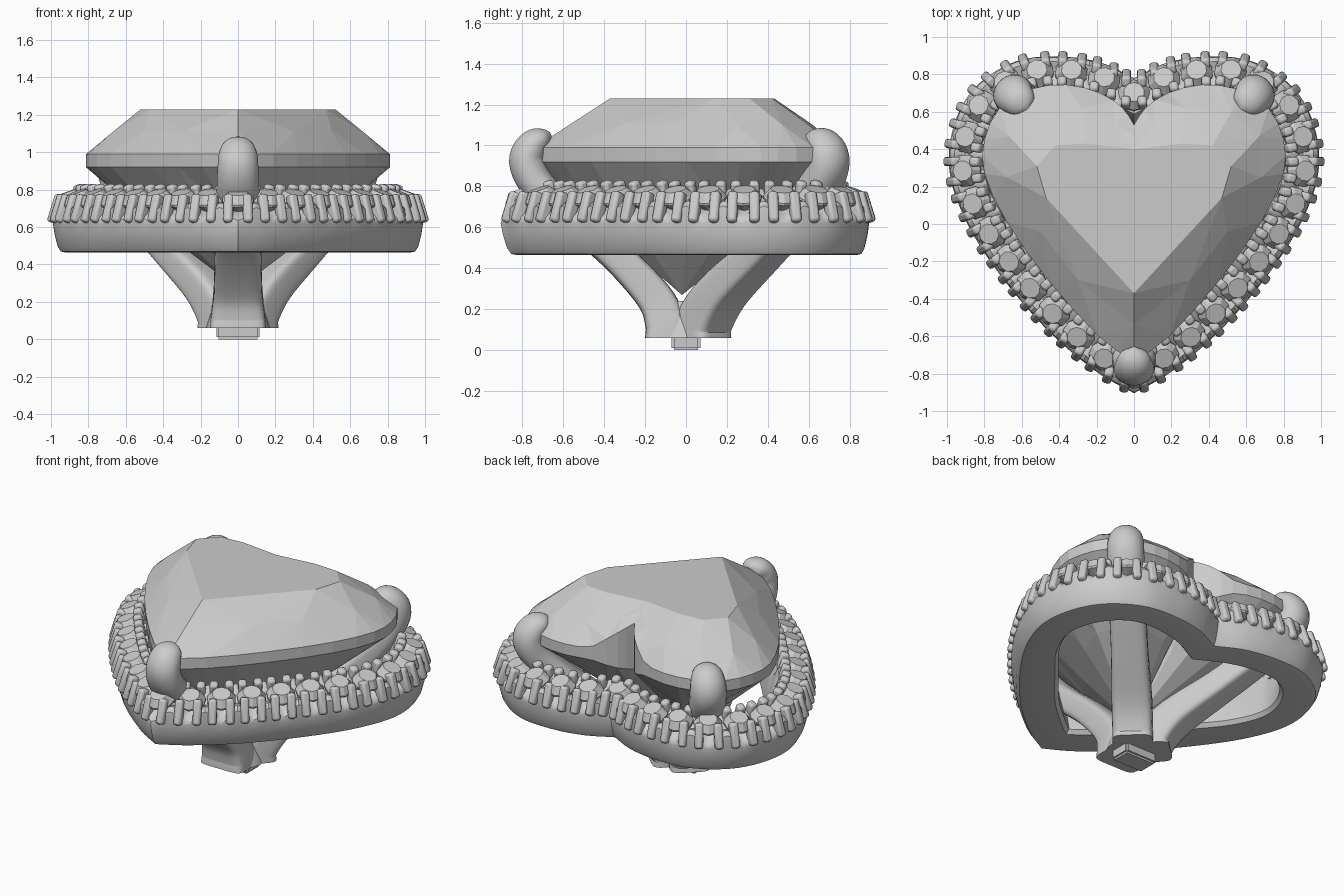
import bpy, bmesh, math
from mathutils import Vector, Matrix

if "Cube" in bpy.data.objects:
    bpy.data.objects.remove(bpy.data.objects["Cube"])


def catmull(pts, u):
    """Point on a Catmull-Rom curve through pts; u runs 0..len(pts)-1."""
    P = [Vector(p) for p in pts]
    P = [2 * P[0] - P[1]] + P + [2 * P[-1] - P[-2]]
    i = min(int(u), len(pts) - 2)
    f = u - i
    a, b, c, d = P[i:i + 4]
    return 0.5 * (2 * b + (c - a) * f + (2 * a - 5 * b + 4 * c - d) * f * f
                  + (3 * b - a - 3 * c + d) * f ** 3)


def finish(bm, name, smooth=None):
    bmesh.ops.recalc_face_normals(bm, faces=bm.faces)
    me = bpy.data.meshes.new(name)
    bm.to_mesh(me)
    bm.free()
    ob = bpy.data.objects.new(name, me)
    bpy.context.collection.objects.link(ob)
    if smooth:
        bpy.ops.object.select_all(action='DESELECT')
        ob.select_set(True)
        bpy.context.view_layer.objects.active = ob
        bpy.ops.object.shade_smooth_by_angle(angle=math.radians(smooth))
    return ob


def loft(bm, rings, closed=False):
    vs = [[bm.verts.new(p) for p in r] for r in rings]
    n = len(vs[0])
    for i in range(len(vs) if closed else len(vs) - 1):
        a, b = vs[i], vs[(i + 1) % len(vs)]
        for j in range(n):
            k = (j + 1) % n
            bm.faces.new((a[j], a[k], b[k], b[j]))
    if not closed:
        bm.faces.new(vs[0])
        bm.faces.new(vs[-1])


# Right half of the halo, from front tip to rear cleft: outer and inner edges
OUTER = [(0, -.905), (.2, -.79), (.46, -.57), (.71, -.28), (.89, 0), (.985, .27),
         (.965, .52), (.85, .73), (.63, .87), (.38, .895), (.17, .86), (0, .78)]
INNER = [(0, -.6), (.09, -.53), (.28, -.36), (.5, -.1), (.66, .1), (.74, .29),
         (.72, .45), (.64, .58), (.53, .65), (.39, .66), (.2, .62), (0, .52)]
STONES = 15          # stone intervals per half
ROW = .36            # stone row position between outer (0) and inner (1)


def edge(u, w):
    return catmull(OUTER, u).lerp(catmull(INNER, u), w)


us = [i * 11 / 400 for i in range(401)]
row = [edge(u, ROW) for u in us]
dist = [0]
for a, b in zip(row, row[1:]):
    dist.append(dist[-1] + (b - a).length)


def param(s):
    """Curve parameter at s stone spacings along the row."""
    d = s / STONES * dist[-1]
    i = max(k for k in range(400) if dist[k] <= d + 1e-9)
    return min(11, us[i] + (d - dist[i]) / (dist[i + 1] - dist[i]) * (us[1] - us[0]))


# Halo band with scalloped rim: (edge position, height, scallop lift)
PROFILE = [(.26, .465, 0), (.17, .47, 0), (.1, .50, 0), (.04, .56, 0), (0, .62, .01),
           (.02, .635, .07), (.12, .66, .07), (.35, .69, .02), (.62, .73, .05), (.74, .74, .05),
           (.85, .70, 0), (.97, .55, 0), (1, .49, 0), (.92, .465, 0)]
half = []
for i in range(STONES * 8 + 1):
    s = i / 8
    u = param(s)
    lift = .5 - .5 * math.cos(2 * math.pi * s)
    half.append([(*edge(u, w), z + l * lift) for w, z, l in PROFILE])
other = [[(-x, y, z) for x, y, z in r] for r in half[-2:0:-1]]
bm = bmesh.new()
loft(bm, half + other, closed=True)
finish(bm, "halo_band", 35)


def frame(s, w, z, tilt, side):
    """Matrix on the halo whose z axis leans outward by tilt."""
    u = param(s)
    p = edge(u, w)
    n = (edge(u, 0) - edge(u, 1)).normalized()
    n = Vector((n.x * side, n.y, 0))
    up = Vector((0, 0, math.cos(tilt))) + n * math.sin(tilt)
    t = n.cross(Vector((0, 0, 1))).normalized()
    m = Matrix((t, up.cross(t), up)).transposed().to_4x4()
    m.translation = (p.x * side, p.y, z)
    return m


def cone(bm, m, r1, r2, z0, z1, seg):
    bmesh.ops.create_cone(bm, cap_ends=True, segments=seg, radius1=r1, radius2=r2,
                          depth=z1 - z0, matrix=m @ Matrix.Translation((0, 0, (z0 + z1) / 2)))


def block(bm, m, sx, sy, z0, z1):
    bmesh.ops.create_cube(bm, size=1, matrix=m @ Matrix.Translation((0, 0, (z0 + z1) / 2))
                          @ Matrix.Diagonal((sx, sy, z1 - z0, 1)))


# Small halo stones and the paired block prongs between them
stones, beads = bmesh.new(), bmesh.new()
for side in (1, -1):
    for i in range(STONES + 1):
        if side == 1 or 0 < i < STONES:
            m = frame(i, ROW, .735, .35, side)
            cone(stones, m, .088, .055, .012, .055, 10)
            cone(stones, m, .088, .088, 0, .012, 10)
            cone(stones, m, .015, .088, -.06, 0, 10)
        if i < STONES:
            for off in (.27, .73):
                block(beads, frame(i + off, .08, .70, -.3, side), .05, .06, -.08, .075)
                block(beads, frame(i + off, .62, .76, .3, side), .05, .055, -.07, .07)
finish(stones, "halo_stones")
ob = finish(beads, "halo_block_prongs", 40)
bev = ob.modifiers.new("round", 'BEVEL')
bev.width, bev.segments = .015, 2

# Heart-shaped centre stone, right half mirrored
TABLE = [(0, -.37, 1.23), (.47, .14, 1.23), (.52, .31, 1.23), (.42, .42, 1.23),
         (.26, .43, 1.23), (0, .4, 1.23)]
CROWN = [(0, -.54, 1.12), (.3, -.3, 1.11), (.5, -.04, 1.12), (.68, .25, 1.1),
         (.67, .47, 1.1), (.52, .6, 1.1), (.28, .62, 1.1), (.1, .53, 1.15), (0, .47, 1.19)]
GIRDLE = [(0, -.74), (.19, -.6), (.45, -.31), (.68, .01), (.8, .27), (.8, .45),
          (.72, .62), (.56, .72), (.36, .745), (.18, .7), (.06, .62), (0, .53)]
outline = [catmull(GIRDLE, i / 2) for i in range(23)]


def cleft(p):
    return max(0, 1 - p.x / .2) if p.y > 0 else 0


bm = bmesh.new()
ring = lambda pts: [bm.verts.new(p) for p in pts]


def stitch(a, b):
    """Triangle strip between two open rings, taking the shorter diagonal."""
    i = j = 0
    while i < len(a) - 1 or j < len(b) - 1:
        da = (a[i + 1].co - b[j].co).length if i < len(a) - 1 else 9
        db = (b[j + 1].co - a[i].co).length if j < len(b) - 1 else 9
        if da < db:
            bm.faces.new((a[i], a[i + 1], b[j]))
            i += 1
        else:
            bm.faces.new((a[i], b[j + 1], b[j]))
            j += 1


table, crown = ring(TABLE), ring(CROWN)
top = ring([(p.x, p.y, .99 + .15 * cleft(p)) for p in outline])
low = ring([(p.x, p.y, .92 - .08 * cleft(p)) for p in outline])
pav = ring([(p.x * .57, p.y * .57, .62) for p in outline[::3] + [outline[-1]]])
culet = bm.verts.new((0, -.02, .27))
bm.faces.new(table)
for a, b in ((table, crown), (crown, top), (low, pav)):
    stitch(a, b)
for i in range(22):
    bm.faces.new((top[i], top[i + 1], low[i + 1], low[i]))
for a, b in zip(pav, pav[1:]):
    bm.faces.new((a, b, culet))
bmesh.ops.recalc_face_normals(bm, faces=bm.faces)
geom = bm.verts[:] + bm.edges[:] + bm.faces[:]
bmesh.ops.mirror(bm, geom=geom, axis='X', merge_dist=.0005)
bmesh.ops.remove_doubles(bm, verts=bm.verts, dist=.0005)
bmesh.ops.dissolve_limit(bm, angle_limit=.01, verts=bm.verts, edges=bm.edges)
finish(bm, "heart_stone")

# Claws rising from the hub: (radius, height, half width, half thickness, roundness)
FRONT = [(.1, .06, .15, .1, .35), (.1, .13, .145, .1, .35), (.155, .26, .13, .09, .35),
         (.34, .46, .125, .08, .4), (.56, .65, .12, .08, .5), (.72, .8, .115, .085, .8),
         (.775, .92, .11, .09, 1), (.745, 1.0, .1, .08, 1), (.69, 1.04, .07, .05, 1),
         (.66, 1.055, .01, .01, 1)]
BACK = [(.11, .06, .12, .11, .4), (.115, .13, .12, .11, .4), (.24, .28, .12, .095, .4),
        (.5, .47, .11, .08, .4), (.73, .65, .11, .08, .5), (.89, .8, .11, .09, .8),
        (.95, .92, .11, .1, 1), (.92, 1.0, .1, .085, 1), (.86, 1.04, .07, .05, 1),
        (.83, 1.055, .01, .01, 1)]


def claw(name, pts, direction):
    d = Vector((*direction, 0)).normalized()
    side = Vector((-d.y, d.x, 0))
    samples = [catmull(pts, i / 5) for i in range(5 * (len(pts) - 1) + 1)]
    rings = []
    for i, (r, z, w, t, e) in enumerate(samples):
        a, b = samples[max(i - 1, 0)], samples[min(i + 1, len(samples) - 1)]
        tan = Vector((b[0] - a[0], b[1] - a[1])).normalized()
        if i < 4:
            tan = Vector((0, 1))
        nrm = d * tan.y - Vector((0, 0, tan.x))
        c = d * r + Vector((0, 0, z))
        loop = []
        for k in range(24):
            ang = 2 * math.pi * (k + .5) / 24
            x, y = math.cos(ang), math.sin(ang)
            loop.append(c + side * w * math.copysign(abs(x) ** e, x)
                        + nrm * t * math.copysign(abs(y) ** e, y))
        rings.append(loop)
    bm = bmesh.new()
    loft(bm, rings)
    finish(bm, name, 50)


claw("front_claw", FRONT, (0, -1))
claw("back_right_claw", BACK, (.68, .73))
claw("back_left_claw", BACK, (-.68, .73))

# Hub core joining the claws, and the mounting peg below
bm = bmesh.new()
cone(bm, Matrix.Identity(4), .17, .12, .06, .24, 24)
finish(bm, "hub_core", 40)
bm = bmesh.new()
block(bm, Matrix.Identity(4), .23, .14, 0, .08)
bmesh.ops.bevel(bm, geom=bm.edges[:], offset=.012, segments=2, affect='EDGES')
finish(bm, "mounting_peg", 40)
